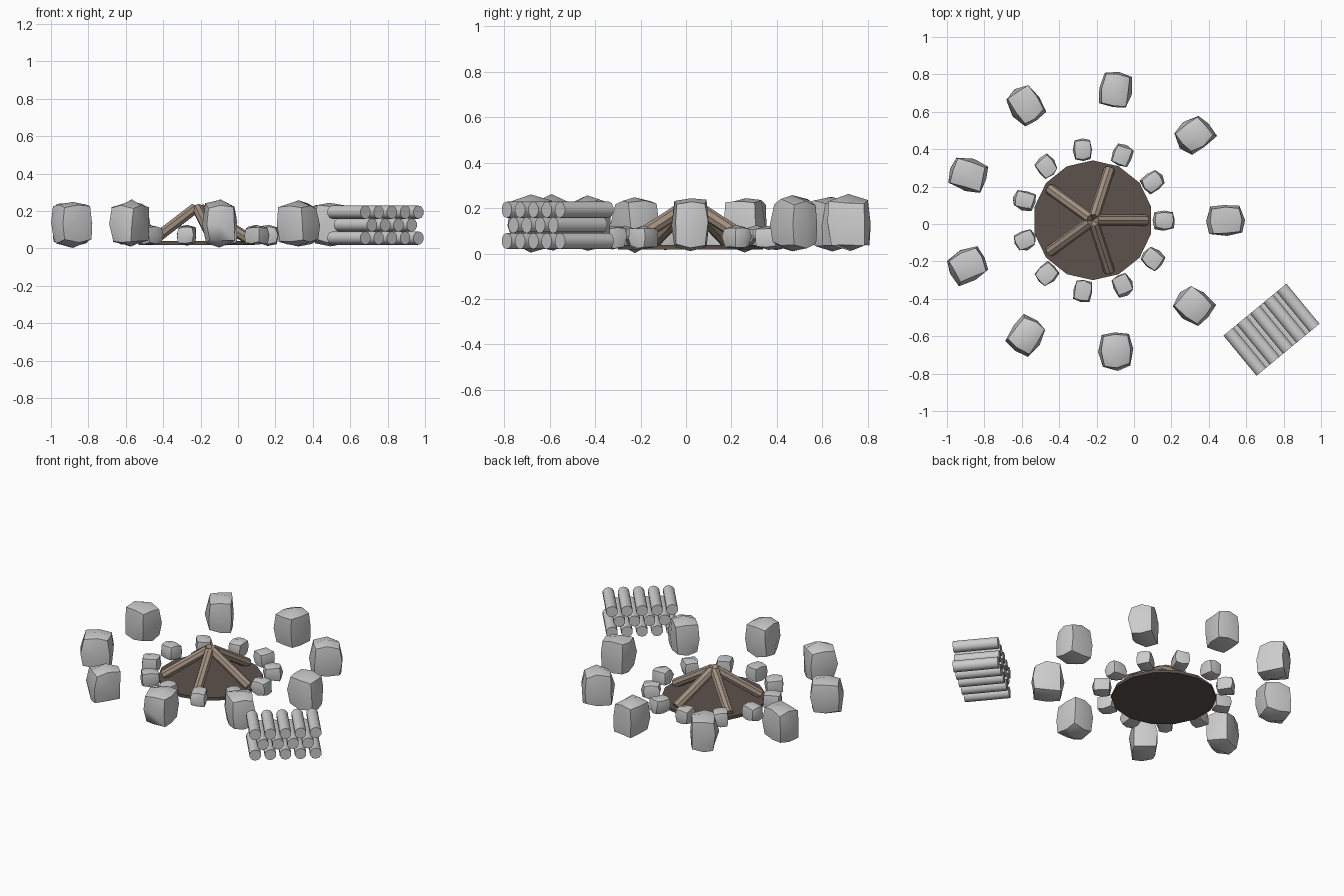
import bpy, bmesh, math, random
from mathutils import Vector, Matrix

if "Cube" in bpy.data.objects:
    bpy.data.objects.remove(bpy.data.objects["Cube"])

random.seed(5)
CENTRE = Vector((-0.22, 0.02, 0))


def material(name, rgb):
    m = bpy.data.materials.new(name)
    m.diffuse_color = (*rgb, 1)
    m.use_nodes = True
    m.node_tree.nodes["Principled BSDF"].inputs["Base Color"].default_value = m.diffuse_color
    return m


def finish(name, bm, mat=None, angle=40):
    bmesh.ops.recalc_face_normals(bm, faces=bm.faces)
    me = bpy.data.meshes.new(name)
    bm.to_mesh(me)
    bm.free()
    ob = bpy.data.objects.new(name, me)
    bpy.context.collection.objects.link(ob)
    if mat:
        me.materials.append(mat)
    bpy.ops.object.select_all(action='DESELECT')
    ob.select_set(True)
    bpy.context.view_layer.objects.active = ob
    bpy.ops.object.shade_smooth_by_angle(angle=math.radians(angle))
    return ob


def rod(name, a, b, r, sides=8, mat=None):
    a, b = Vector(a), Vector(b)
    d = b - a
    bm = bmesh.new()
    bmesh.ops.create_cone(bm, cap_ends=True, segments=sides, radius1=r,
                          radius2=r, depth=d.length)
    rot = d.to_track_quat('Z', 'Y').to_matrix().to_4x4()
    bm.transform(Matrix.Translation((a + b) / 2) @ rot)
    return finish(name, bm, mat)


def stone(name, pos, size, turn):
    # rounded, slightly irregular block
    bm = bmesh.new()
    bmesh.ops.create_cube(bm, size=2)
    bmesh.ops.subdivide_edges(bm, edges=bm.edges[:], cuts=1, use_grid_fill=True)
    for v in bm.verts:
        v.co = v.co.lerp(v.co.normalized() * 1.12, 0.6)
        v.co += Vector([random.uniform(-0.09, 0.09) for _ in range(3)])
        v.co = Vector([c * s / 2 / 1.06 for c, s in zip(v.co, size)])
    bm.transform(Matrix.Translation(pos) @ Matrix.Rotation(turn, 4, 'Z'))
    return finish(name, bm, angle=50)


def ring(name, count, radius, z, size):
    for i in range(count):
        a = math.tau * i / count
        p = CENTRE + Vector((radius * math.cos(a), radius * math.sin(a), z))
        stone(f"{name}_{i + 1}", p, size, a + random.uniform(-0.12, 0.12))


wood = material("pole_brown", (0.36, 0.28, 0.22))
ash = material("ash_brown", (0.11, 0.085, 0.075))

# ash bed
rod("ash_bed", CENTRE + Vector((0, 0, 0.018)), CENTRE + Vector((0, 0, 0.038)),
    0.32, 14, ash)

# leaning poles of the fire
for i in range(5):
    a = math.tau * i / 5
    d = Vector((math.cos(a), math.sin(a), 0))
    rod(f"fire_pole_{i + 1}", CENTRE + d * 0.285 + Vector((0, 0, 0.045)),
        CENTRE + d * 0.016 + Vector((0, 0, 0.212)), 0.03, 8, wood)

# inner kerb stones and outer seat stones
ring("kerb_stone", 11, 0.38, 0.07, (0.12, 0.105, 0.105))
ring("seat_stone", 9, 0.71, 0.132, (0.205, 0.175, 0.24))

# stacked firewood
across = Vector((math.cos(math.radians(39.5)), math.sin(math.radians(39.5)), 0))
along = Vector((across.y, -across.x, 0))
middle = Vector((0.735, -0.565, 0))
for row, (count, z) in enumerate(((5, 0.055), (4, 0.125), (5, 0.193))):
    for i in range(count):
        c = middle + across * (i - (count - 1) / 2) * 0.092 + Vector((0, 0, z))
        rod(f"firewood_{row + 1}_{i + 1}", c - along * 0.139, c + along * 0.139, 0.036, 10)
